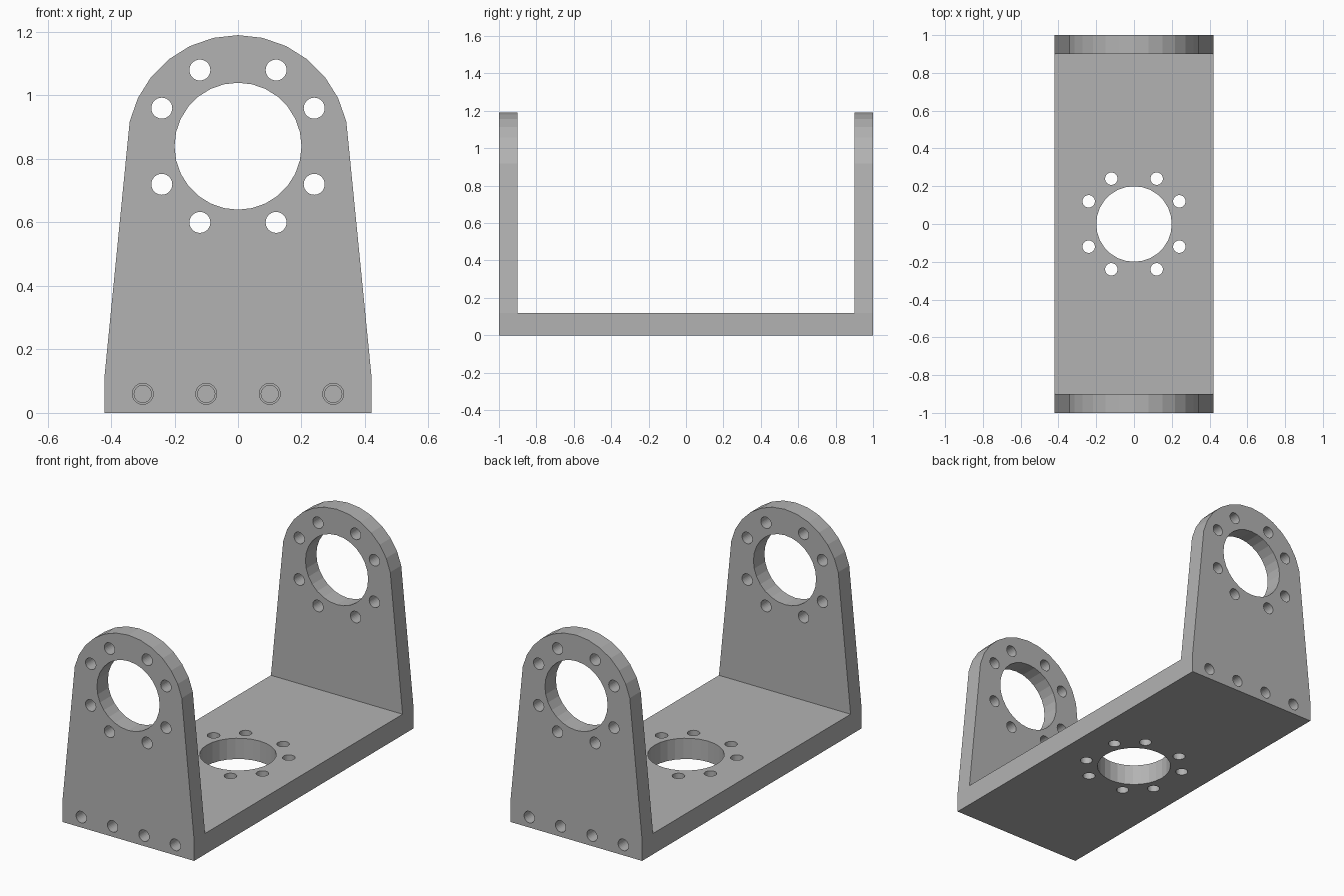
import bpy
import bmesh
from math import radians, sin, cos, tau
from mathutils import Matrix

if "Cube" in bpy.data.objects:
    bpy.data.objects.remove(bpy.data.objects["Cube"])

HALF_W, BASE_T, HALF_L, PLATE_T = 0.42, 0.12, 1.0, 0.1
AXIS_Z, ARCH_R, BORE_R, BOLT_R, TAP_R = 0.84, 0.35, 0.2, 0.033, 0.027
SEGMENTS = 28
TAP_DEPTH = 0.2

grey = bpy.data.materials.new("plain grey")
grey.use_nodes = True
colour = (0.45, 0.45, 0.45, 1)
grey.diffuse_color = colour
grey.node_tree.nodes["Principled BSDF"].inputs["Base Color"].default_value = colour


def make_object(name, bm):
    bmesh.ops.recalc_face_normals(bm, faces=bm.faces)
    mesh = bpy.data.meshes.new(name)
    bm.to_mesh(mesh)
    bm.free()
    mesh.materials.append(grey)
    obj = bpy.data.objects.new(name, mesh)
    bpy.context.collection.objects.link(obj)
    return obj


def prism(points, y0, y1):
    """Extrude an x-z outline along y."""
    bm = bmesh.new()
    face = bm.faces.new([bm.verts.new((x, y0, z)) for x, z in points])
    side = bmesh.ops.extrude_face_region(bm, geom=[face])["geom"]
    verts = [v for v in side if isinstance(v, bmesh.types.BMVert)]
    bmesh.ops.translate(bm, verts=verts, vec=(0, y1 - y0, 0))
    return bm


def add_cylinder(bm, centre, radius, depth, axis, segments):
    turn = Matrix.Rotation(radians(90), 4, "X") if axis == "y" else Matrix()
    bmesh.ops.create_cone(bm, cap_ends=True, segments=segments, radius1=radius,
                          radius2=radius, depth=depth,
                          matrix=Matrix.Translation(centre) @ turn)


def bolt_pattern():
    """Eight bolt positions around a bore."""
    return [(sx * a, sy * b) for a, b in ((0.12, 0.24), (0.24, 0.12))
            for sx in (-1, 1) for sy in (-1, 1)]


def cut(obj, cutter_bm):
    """Subtract all cutters and keep only the finished mesh."""
    cutter = make_object("hole_cutter", cutter_bm)
    cutter.hide_render = True
    mod = obj.modifiers.new("holes", "BOOLEAN")
    mod.operation, mod.solver, mod.object = "DIFFERENCE", "EXACT", cutter
    graph = bpy.context.evaluated_depsgraph_get()
    mesh = bpy.data.meshes.new_from_object(obj.evaluated_get(graph))
    obj.modifiers.clear()
    obj.data = mesh
    bpy.data.objects.remove(cutter)


screw_x = [-0.3, -0.1, 0.1, 0.3]

# Tapered end plates with an arched top
arch = [(ARCH_R * sin(k * tau / SEGMENTS), AXIS_Z + ARCH_R * cos(k * tau / SEGMENTS))
        for k in range(6, -7, -1)]
outline = [(-HALF_W, 0), (HALF_W, 0), (HALF_W, BASE_T)] + arch + [(-HALF_W, BASE_T)]
for name, side in (("front_plate", -1), ("back_plate", 1)):
    plate = make_object(name, prism(outline, side * HALF_L, side * (HALF_L - PLATE_T)))
    mid = side * (HALF_L - PLATE_T / 2)
    holes = bmesh.new()
    add_cylinder(holes, (0, mid, AXIS_Z), BORE_R, 0.3, "y", SEGMENTS)
    for x, z in bolt_pattern():
        add_cylinder(holes, (x, mid, AXIS_Z + z), BOLT_R, 0.3, "y", SEGMENTS)
    for x in screw_x:
        add_cylinder(holes, (x, mid, BASE_T / 2), BOLT_R, 0.3, "y", SEGMENTS)
    cut(plate, holes)

# Base slab with the central bore and tapped holes in both ends
inner = HALF_L - PLATE_T
slab = [(-HALF_W, 0), (HALF_W, 0), (HALF_W, BASE_T), (-HALF_W, BASE_T)]
base = make_object("base_slab", prism(slab, -inner, inner))
holes = bmesh.new()
add_cylinder(holes, (0, 0, BASE_T / 2), BORE_R, 0.3, "z", SEGMENTS)
for x, y in bolt_pattern():
    add_cylinder(holes, (x, y, BASE_T / 2), BOLT_R, 0.3, "z", SEGMENTS)
for side in (-1, 1):
    for x in screw_x:
        add_cylinder(holes, (x, side * inner, BASE_T / 2), TAP_R, 2 * TAP_DEPTH,
                     "y", SEGMENTS)
cut(base, holes)
